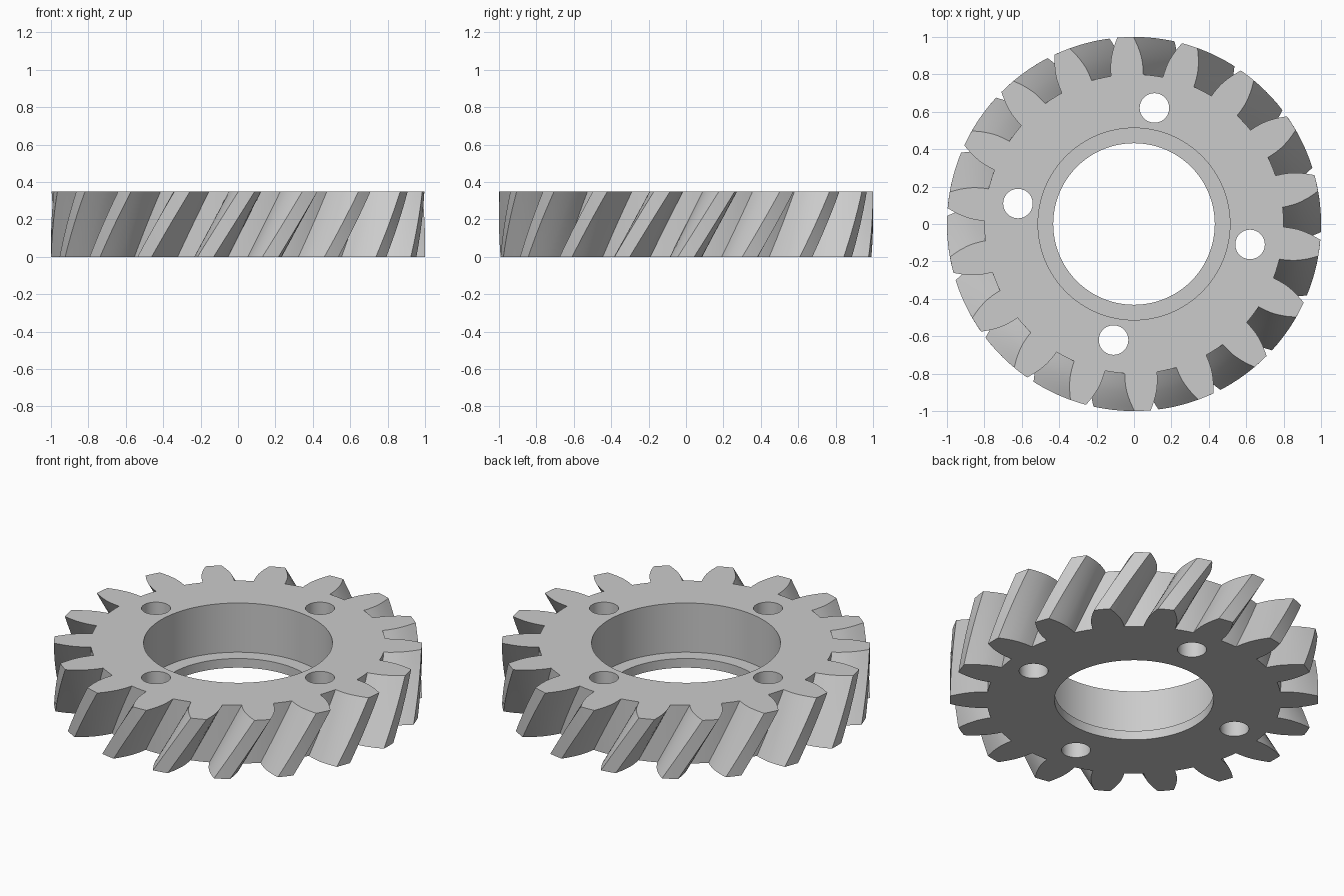
import bpy, bmesh, math
from math import radians, cos, sin

if "Cube" in bpy.data.objects:
    bpy.data.objects.remove(bpy.data.objects["Cube"])

TEETH, HEIGHT, LAYERS = 18, 0.35, 8
BASE_ANGLE, TWIST = 80.0, 12.65      # degrees
HOLE_ORBIT, HOLE_RADIUS = 0.63, 0.079
# tooth flank: radius, half width in degrees
FLANK = [(0.8, 6.2), (0.825, 6.05), (0.85, 5.8), (0.875, 5.5), (0.9, 5.05),
         (0.925, 4.5), (0.95, 3.9), (0.975, 3.2), (1.0, 2.5)]


def tooth_outline():
    """Polar points (radius, degrees) of the whole toothed rim."""
    pts = []
    for t in range(TEETH):
        a = BASE_ANGLE + t * 360 / TEETH
        pts += [(r, a - w) for r, w in FLANK]
        pts.append((1.0, a))
        pts += [(r, a + w) for r, w in reversed(FLANK)]
        root = 360 / TEETH - 2 * FLANK[0][1]
        pts += [(0.8, a + FLANK[0][1] + root * k / 3) for k in (1, 2)]
    return pts


def circle(radius, n, cx=0.0, cy=0.0):
    return [(cx + radius * cos(2 * math.pi * i / n),
             cy + radius * sin(2 * math.pi * i / n)) for i in range(n)]


def loft(bm, sections):
    """Skin a stack of (points, z) loops; return bottom and top edges."""
    rings = [[bm.verts.new((x, y, z)) for x, y in pts] for pts, z in sections]
    for a, b in zip(rings, rings[1:]):
        for i in range(len(a)):
            j = (i + 1) % len(a)
            bm.faces.new((a[i], a[j], b[j], b[i]))
    return [[bm.edges.get((r[i], r[(i + 1) % len(r)])) for i in range(len(r))]
            for r in (rings[0], rings[-1])]


bm = bmesh.new()
bottom, top = [], []


def add(sections):
    lo, hi = loft(bm, sections)
    bottom.extend(lo)
    top.extend(hi)


# helical toothed rim
outline = tooth_outline()
rim = []
for k in range(LAYERS + 1):
    f = k / LAYERS
    rim.append(([(r * cos(radians(a + TWIST * f)), r * sin(radians(a + TWIST * f)))
                 for r, a in outline], HEIGHT * f))
add(rim)

# stepped centre bore with a lip at the bottom
narrow, wide = circle(0.432, 96), circle(0.513, 96)
add([(narrow, 0), (narrow, 0.055), (wide, 0.055), (wide, HEIGHT)])

# four bolt holes
for k in range(4):
    a = radians(BASE_ANGLE + 90 * k)
    hole = circle(HOLE_RADIUS, 40, HOLE_ORBIT * cos(a), HOLE_ORBIT * sin(a))
    add([(hole, 0), (hole, HEIGHT)])

# flat end faces
for edges, up in ((bottom, -1), (top, 1)):
    bmesh.ops.triangle_fill(bm, use_beauty=True, use_dissolve=False,
                            edges=edges, normal=(0, 0, up))
bmesh.ops.recalc_face_normals(bm, faces=bm.faces)

mesh = bpy.data.meshes.new("helical_gear")
bm.to_mesh(mesh)
bm.free()
gear = bpy.data.objects.new("helical_gear", mesh)
bpy.context.collection.objects.link(gear)

steel = bpy.data.materials.new("light grey steel")
steel.diffuse_color = (0.6, 0.6, 0.6, 1)
steel.use_nodes = True
steel.node_tree.nodes["Principled BSDF"].inputs["Base Color"].default_value = steel.diffuse_color
mesh.materials.append(steel)

bpy.context.view_layer.objects.active = gear
gear.select_set(True)
bpy.ops.object.shade_smooth_by_angle(angle=radians(30))
